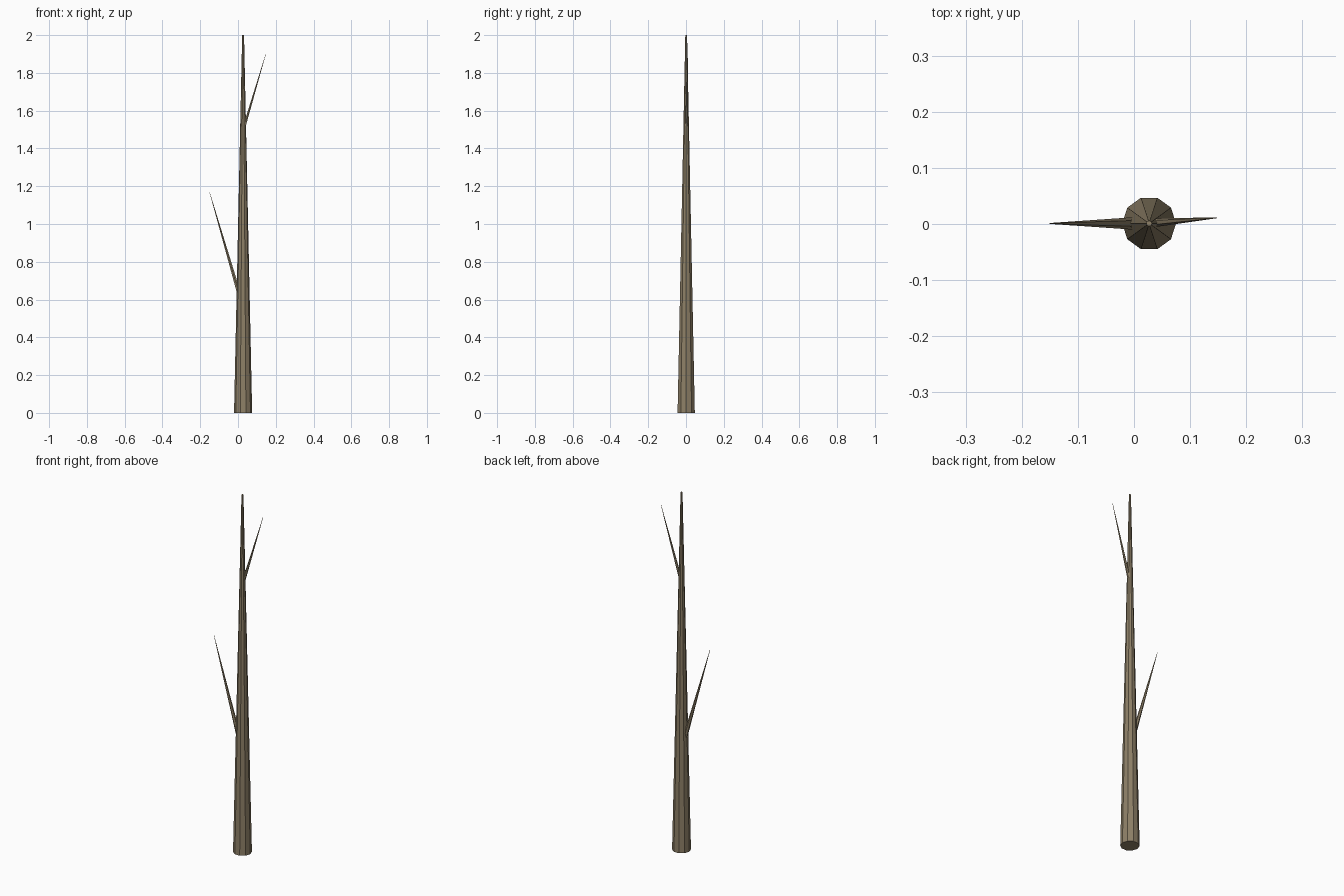
import bpy
from mathutils import Vector

if "Cube" in bpy.data.objects:
    bpy.data.objects.remove(bpy.data.objects["Cube"])

bark = bpy.data.materials.new("bark")
bark.diffuse_color = (0.27, 0.215, 0.135, 1)
bark.use_nodes = True
bark.node_tree.nodes["Principled BSDF"].inputs["Base Color"].default_value = bark.diffuse_color


def limb(name, start, end, r_start, r_end, sides):
    """Tapered flat-sided limb running from start to end."""
    a, b = Vector(start), Vector(end)
    axis = b - a
    bpy.ops.mesh.primitive_cone_add(vertices=sides, radius1=r_start, radius2=r_end,
                                    depth=axis.length, location=(a + b) / 2)
    ob = bpy.context.object
    ob.name = name
    tilt = Vector((0, 0, 1)).rotation_difference(axis)
    ob.rotation_euler = tilt.to_euler()
    ob.data.materials.append(bark)
    return ob


# Trunk, with corners facing left and right
trunk = limb("trunk", (0.027, 0.001, 0), (0.027, 0.001, 2), 0.048, 0.005, 10)
trunk.rotation_euler.z = 1.5707963

# Branches, rooted just inside the trunk
limb("lower_branch", (0.006, 0.001, 0.63), (-0.15, 0.001, 1.167), 0.0115, 0.0008, 6)
limb("upper_branch", (0.033, 0.002, 1.515), (0.147, 0.011, 1.9), 0.008, 0.0008, 6)
